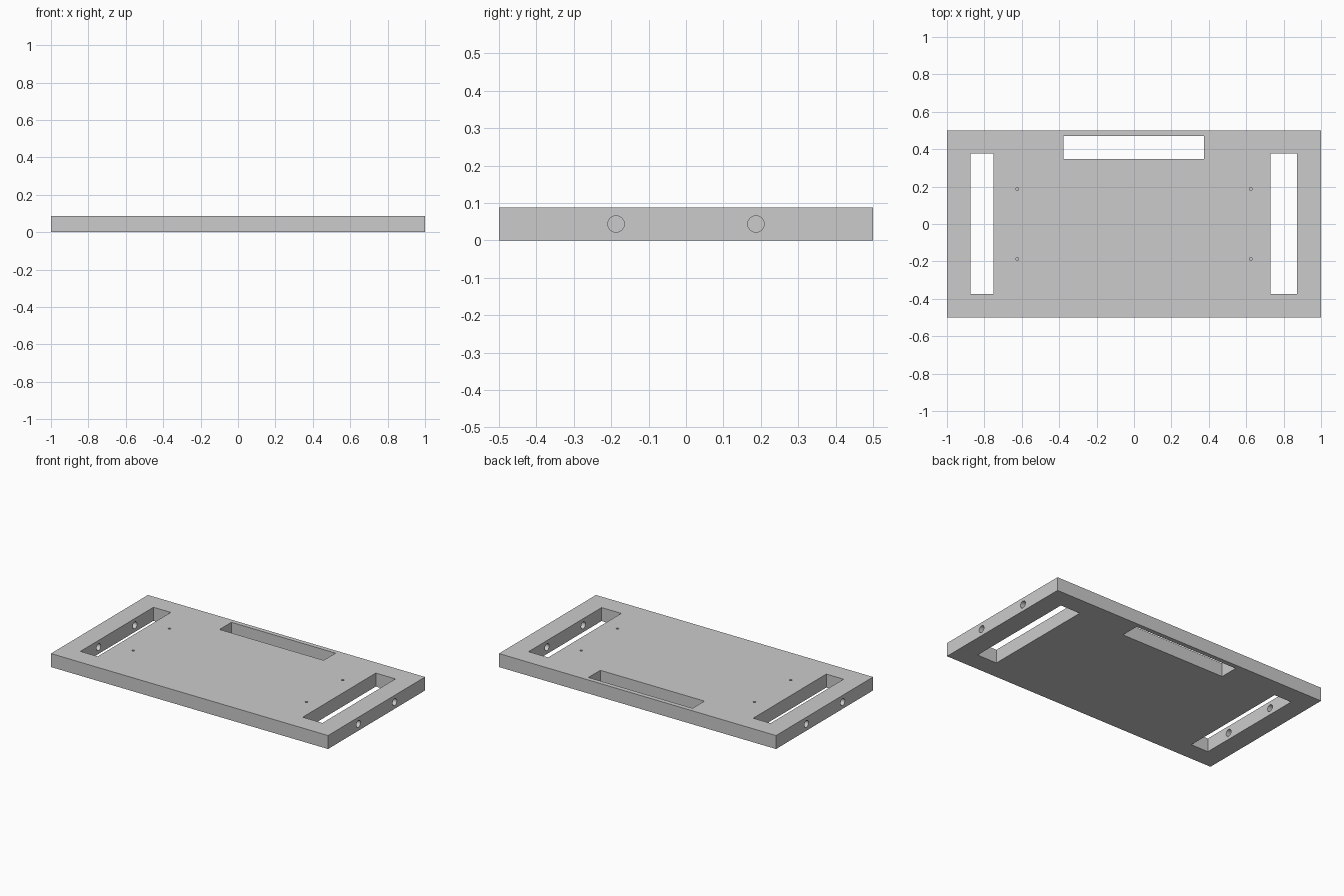
import bpy, math

if "Cube" in bpy.data.objects:
    bpy.data.objects.remove(bpy.data.objects["Cube"])

H = 0.088  # plate thickness


def box(name, x0, x1, y0, y1, z0, z1):
    bpy.ops.mesh.primitive_cube_add(size=1, location=((x0 + x1) / 2, (y0 + y1) / 2, (z0 + z1) / 2))
    ob = bpy.context.object
    ob.name = name
    ob.scale = (x1 - x0, y1 - y0, z1 - z0)
    bpy.ops.object.transform_apply(location=False, rotation=False, scale=True)
    return ob


def rod(name, radius, depth, loc, rot=(0, 0, 0), sides=32):
    bpy.ops.mesh.primitive_cylinder_add(vertices=sides, radius=radius, depth=depth, location=loc, rotation=rot)
    ob = bpy.context.object
    ob.name = name
    return ob


def cut(target, cutter):
    cutter.hide_render = True
    mod = target.modifiers.new(cutter.name, 'BOOLEAN')
    mod.operation = 'DIFFERENCE'
    mod.solver = 'EXACT'
    mod.object = cutter
    bpy.context.view_layer.objects.active = target
    bpy.ops.object.modifier_apply(modifier=mod.name)
    bpy.data.objects.remove(cutter, do_unlink=True)


# Main plate
plate = box("slotted_plate", -1, 1, -0.5, 0.5, 0, H)

# Through slots: left, right and back
for name, x0, x1, y0, y1 in (("left_slot", -0.875, -0.75, -0.375, 0.378),
                             ("right_slot", 0.73, 0.872, -0.375, 0.378),
                             ("back_slot", -0.377, 0.375, 0.348, 0.47)):
    cut(plate, box(name, x0, x1, y0, y1, -0.1, H + 0.1))

for sx in (-1, 1):
    for sy in (-1, 1):
        # Bolt holes from the end faces into the slots
        cut(plate, rod("bolt_hole", 0.022, 0.3, (sx * 0.96, sy * 0.187, H / 2), (0, math.pi / 2, 0)))
        # Small blind pilot holes in the top face
        cut(plate, rod("pilot_hole", 0.008, 0.1, (sx * 0.625, sy * 0.187, H), sides=24))

# Round bores, crisp edges
bpy.ops.object.select_all(action='DESELECT')
plate.select_set(True)
bpy.context.view_layer.objects.active = plate
bpy.ops.object.shade_smooth_by_angle(angle=math.radians(30))
